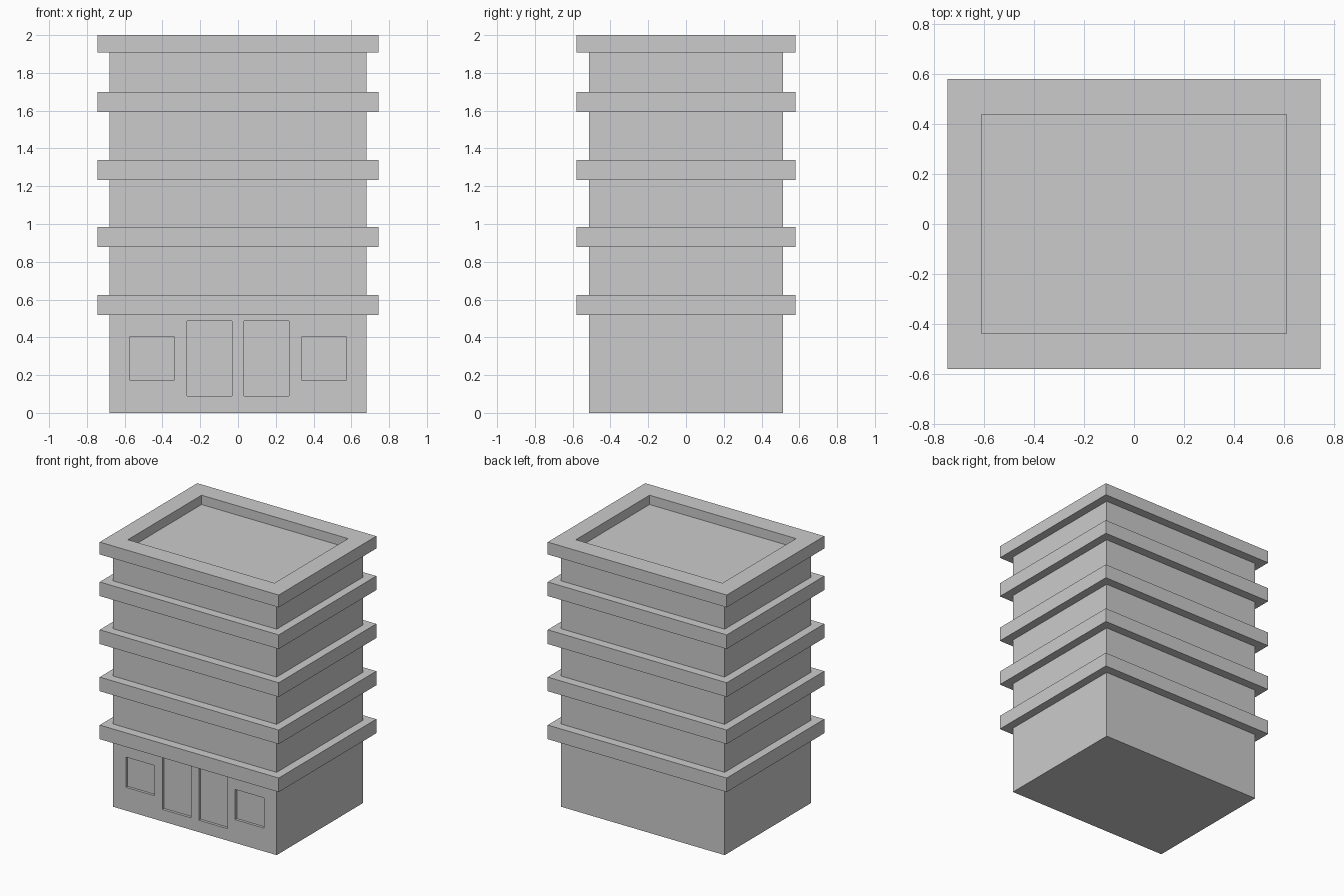
import bpy, bmesh

if "Cube" in bpy.data.objects:
    bpy.data.objects.remove(bpy.data.objects["Cube"])

BODY = (0.681, 0.513)      # half width, half depth of the storeys
SLAB = (0.745, 0.580)      # half width, half depth of the ledges
ROOF = (0.610, 0.438)      # half size of the sunken roof
LEDGES = [(0.517, 0.623), (0.878, 0.984), (1.233, 1.340), (1.594, 1.700), (1.907, 2.0)]


def ring(bm, half, z):
    x, y = half
    return [bm.verts.new(p) for p in ((-x, -y, z), (x, -y, z), (x, y, z), (-x, y, z))]


def box(name, lo, hi):
    bpy.ops.mesh.primitive_cube_add(size=1, location=[(a + b) / 2 for a, b in zip(lo, hi)])
    obj = bpy.context.object
    obj.name = name
    obj.scale = [b - a for a, b in zip(lo, hi)]
    bpy.ops.object.transform_apply(location=True, rotation=True, scale=True)
    return obj


# Tower: stepped rectangular rings from ground up, over the parapet and into the roof
steps = [(BODY, 0)]
for low, high in LEDGES:
    steps += [(BODY, low), (SLAB, low), (SLAB, high), (BODY, high)]
steps[-1:] = [(ROOF, 2.0), (ROOF, 1.93)]

bm = bmesh.new()
rings = [ring(bm, half, z) for half, z in steps]
bm.faces.new(rings[0][::-1])
bm.faces.new(rings[-1])
for a, b in zip(rings, rings[1:]):
    for i in range(4):
        j = (i + 1) % 4
        bm.faces.new((a[i], a[j], b[j], b[i]))
bmesh.ops.recalc_face_normals(bm, faces=bm.faces)
mesh = bpy.data.meshes.new("tower")
bm.to_mesh(mesh)
bm.free()
tower = bpy.data.objects.new("tower", mesh)
bpy.context.collection.objects.link(tower)

# Shallow door and window recesses, mirrored about the centre
DEPTH = 0.02
for part, x0, x1, z0, z1 in (("door", 0.033, 0.271, 0.09, 0.487),
                             ("window", 0.335, 0.575, 0.175, 0.402)):
    for side, a, b in (("right", x0, x1), ("left", -x1, -x0)):
        cutter = box(f"{part}_cutter_{side}", (a, -0.6, z0), (b, -BODY[1] + DEPTH, z1))
        cutter.hide_render = True
        cutter.hide_set(True)
        mod = tower.modifiers.new(f"{part}_{side}", 'BOOLEAN')
        mod.operation = 'DIFFERENCE'
        mod.solver = 'EXACT'
        mod.object = cutter
